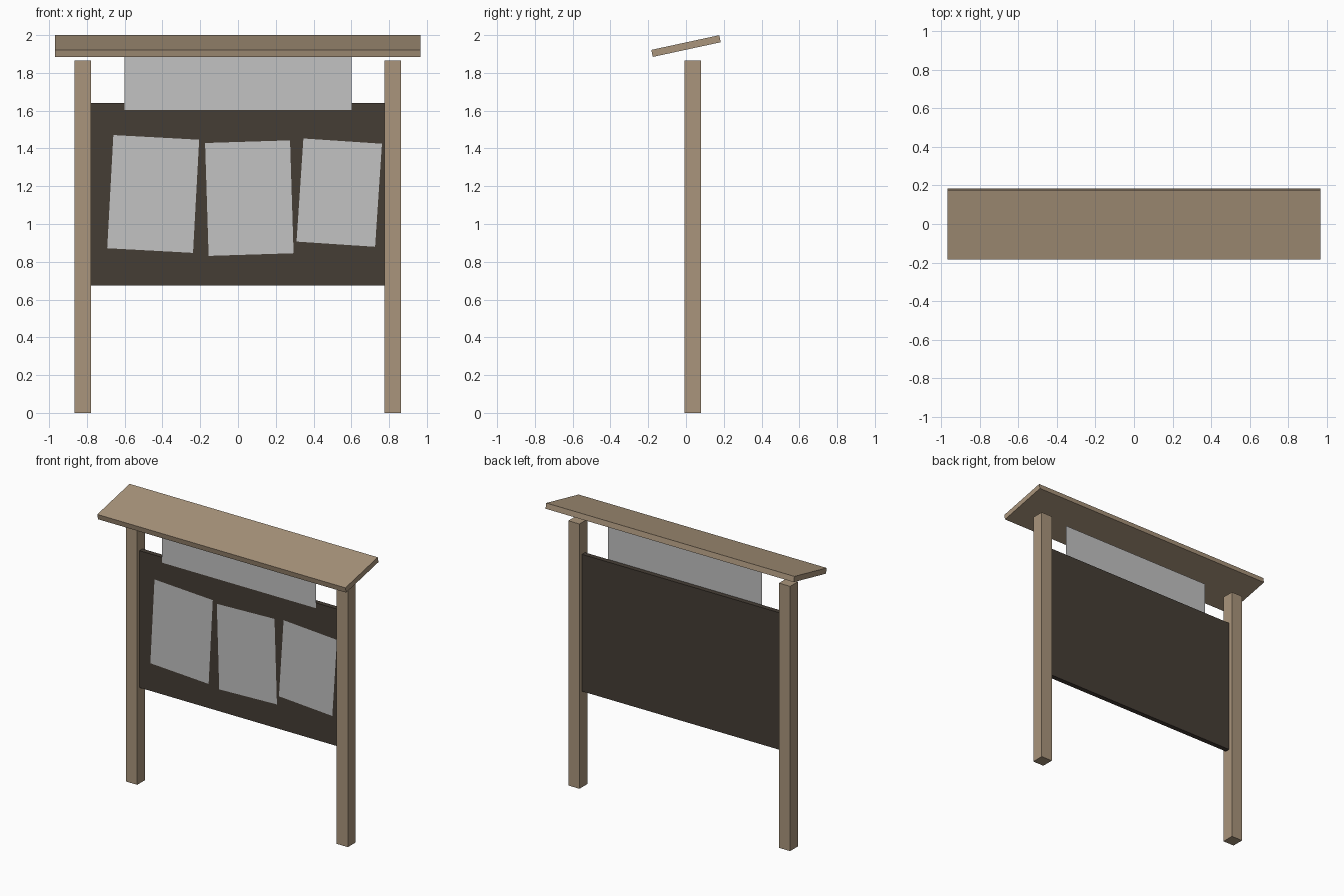
import bpy
from math import radians

cube = bpy.data.objects.get("Cube")
if cube:
    bpy.data.objects.remove(cube, do_unlink=True)


def material(name, colour):
    mat = bpy.data.materials.new(name)
    mat.use_nodes = True
    mat.diffuse_color = (*colour, 1)
    mat.node_tree.nodes["Principled BSDF"].inputs["Base Color"].default_value = (*colour, 1)
    return mat


wood = material("light_wood", (0.40, 0.30, 0.20))
dark = material("dark_wood", (0.060, 0.047, 0.036))
paper = material("grey_paper", (0.54, 0.54, 0.54))


def finish(name, mat):
    obj = bpy.context.object
    obj.name = obj.data.name = name
    obj.data.materials.append(mat)
    return obj


def box(name, centre, size, mat, tilt=0):
    bpy.ops.mesh.primitive_cube_add(size=1, location=centre, rotation=(radians(tilt), 0, 0))
    obj = finish(name, mat)
    obj.scale = size
    return obj


def sheet(name, x, z, width, height, turn=0):
    # Upright flat sheet facing the front, turned within its own plane
    bpy.ops.mesh.primitive_plane_add(size=1, location=(x, 0.013, z),
                                     rotation=(radians(90), radians(-turn), 0))
    obj = finish(name, paper)
    obj.scale = (width, height, 1)
    return obj


# Posts
for side, x in (("left", 0.819), ("right", -0.823)):
    box(side + "_post", (x, 0.035, 0.9325), (0.087, 0.087, 1.865), wood)

# Notice board between the posts
box("back_board", (-0.002, 0.033, 1.158), (1.555, 0.034, 0.965), dark)

# Sloping roof plank
box("roof", (-0.001, 0, 1.942), (1.934, 0.368, 0.038), wood, tilt=12.2)

# Header panel and pinned papers
sheet("header_panel", 0, 1.747, 1.2, 0.285)
sheet("right_paper", -0.449, 1.159, 0.455, 0.6, -3.1)
sheet("middle_paper", 0.06, 1.137, 0.45, 0.598, 1.8)
sheet("left_paper", 0.536, 1.166, 0.417, 0.547, -3.8)
